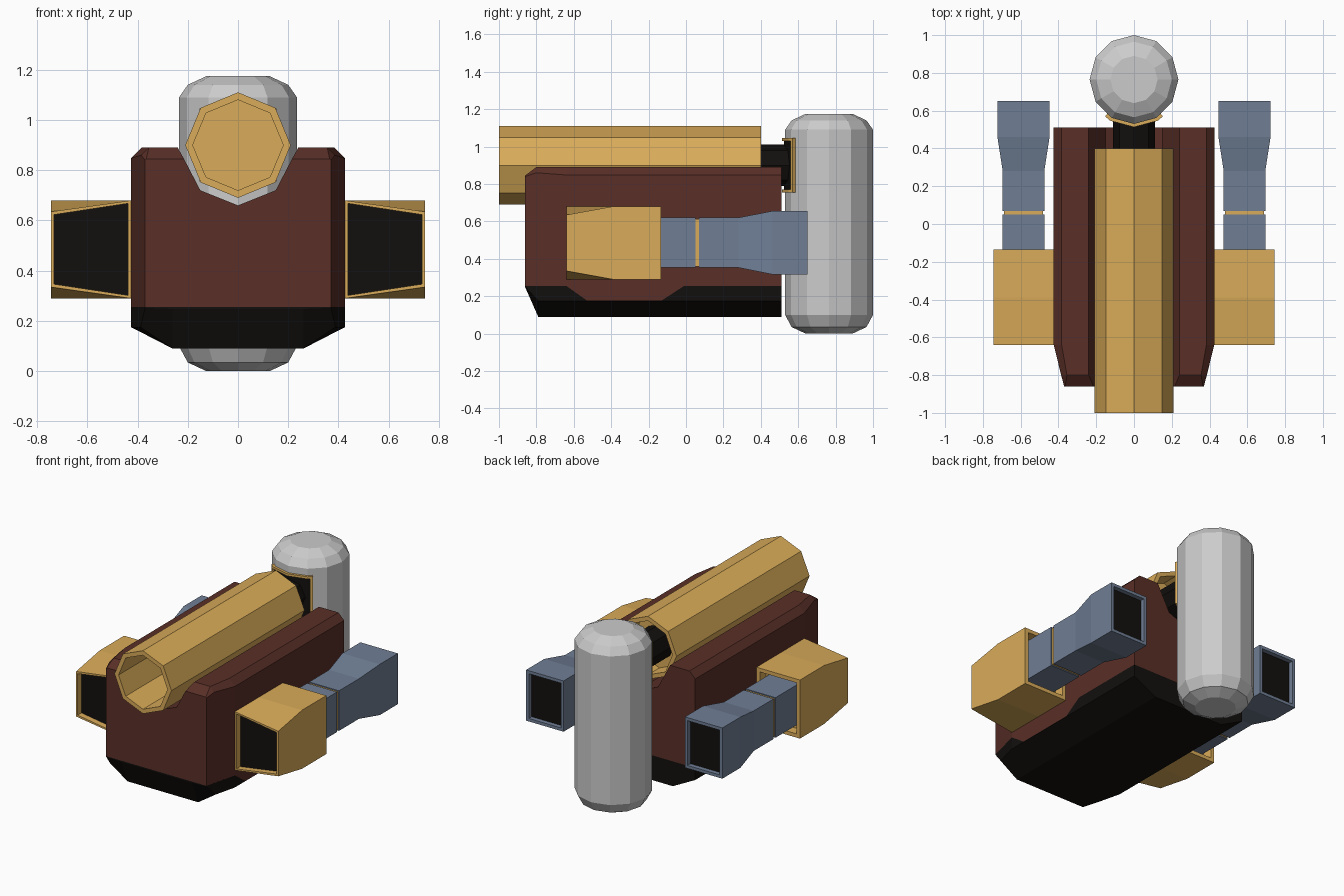
import bpy, bmesh, math

if "Cube" in bpy.data.objects:
    bpy.data.objects.remove(bpy.data.objects["Cube"])


def material(name, rgb):
    m = bpy.data.materials.new(name)
    m.diffuse_color = (*rgb, 1)
    m.use_nodes = True
    m.node_tree.nodes["Principled BSDF"].inputs["Base Color"].default_value = m.diffuse_color
    return m


GOLD = material("gold", (0.70, 0.41, 0.10))
BROWN = material("brown", (0.10, 0.028, 0.02))
BLUE = material("slate", (0.16, 0.21, 0.30))
BLACK = material("black", (0.006, 0.005, 0.004))


def loft(name, rings, mats=(), ends=(0, 0), mirror=False):
    """Skin a list of equal-length rings and cap both ends."""
    bm = bmesh.new()
    vs = [[bm.verts.new(p) for p in r] for r in rings]
    n = len(rings[0])
    for a, b in zip(vs, vs[1:]):
        for i in range(n):
            j = (i + 1) % n
            bm.faces.new((a[i], a[j], b[j], b[i]))
    bm.faces.new(vs[0]).material_index = ends[0]
    bm.faces.new(vs[-1]).material_index = ends[1]
    bmesh.ops.recalc_face_normals(bm, faces=bm.faces)
    me = bpy.data.meshes.new(name)
    bm.to_mesh(me)
    bm.free()
    for m in mats:
        me.materials.append(m)
    ob = bpy.data.objects.new(name, me)
    bpy.context.collection.objects.link(ob)
    if mirror:
        mod = ob.modifiers.new("mirror", 'MIRROR')
        mod.use_axis[0] = True
        mod.use_mirror_merge = False
    return ob


def ngon_y(n, r, y, z):
    return [(r * math.sin(2 * math.pi * i / n), y, z + r * math.cos(2 * math.pi * i / n))
            for i in range(n)]


def ngon_z(n, r, y, z):
    return [(r * math.sin(2 * math.pi * i / n), y + r * math.cos(2 * math.pi * i / n), z)
            for i in range(n)]


def rect(x0, x1, z0, z1, y, d=0.0, taper=0.0):
    """Upright quad at depth y, inset by d, outer edge shortened by taper."""
    x0, x1, z0, z1 = x0 + d, x1 - d, z0 + d, z1 - d
    return [(x0, y, z0), (x1, y, z0 + taper), (x1, y, z1 - taper), (x0, y, z1)]


def symmetric(half, y):
    """Complete a right-hand half profile (x, z) across x = 0."""
    left = [(-x, z) for x, z in reversed(half) if x > 0]
    return [(x, y, z) for x, z in half + left]


# Main body: V-notched top, tapered front
def body_ring(y, xs, top, notch, chamfer, zb):
    return symmetric([(0, 0.66), (0.15, 0.72), (notch, top), (xs - chamfer, top),
                      (xs, top - chamfer), (xs, zb)], y)


loft("body", [body_ring(-0.86, 0.37, 0.845, 0.215, 0.005, 0.255),
              body_ring(-0.80, 0.385, 0.89, 0.24, 0.03, 0.255),
              body_ring(-0.64, 0.425, 0.89, 0.24, 0.042, 0.255),
              body_ring(-0.53, 0.425, 0.89, 0.24, 0.042, 0.177),
              body_ring(-0.13, 0.425, 0.89, 0.24, 0.042, 0.177),
              body_ring(-0.01, 0.425, 0.89, 0.24, 0.042, 0.255),
              body_ring(0.51, 0.425, 0.89, 0.24, 0.042, 0.255)], [BROWN])


# Dark underside hull
def hull_ring(y, xs, zb, zc=0.175, zd=0.09):
    return symmetric([(xs, zb), (xs, zc), (0.26, zd)], y)


loft("hull", [hull_ring(-0.86, 0.37, 0.255, 0.252, 0.248),
              hull_ring(-0.79, 0.388, 0.255),
              hull_ring(-0.64, 0.425, 0.255),
              hull_ring(-0.53, 0.425, 0.177),
              hull_ring(-0.13, 0.425, 0.177),
              hull_ring(-0.01, 0.425, 0.255),
              hull_ring(0.51, 0.425, 0.255)], [BLACK])

# Octagonal barrel, hollow at both ends
loft("barrel", [ngon_y(8, r, y, 0.90) for r, y in
                ((0.18, -0.6), (0.18, -1.0), (0.21, -1.0),
                 (0.21, 0.40), (0.18, 0.40), (0.18, 0.28))], [GOLD])

# Pipe joining barrel to tank
loft("rear_pipe", [ngon_y(8, 0.11, y, 0.90) for y in (0.28, 0.56)], [BLACK])

# Tank with rounded ends
loft("tank", [ngon_z(12, r, 0.765, z) for r, z in
              ((0.125, 0.0), (0.20, 0.035), (0.235, 0.10),
               (0.235, 1.09), (0.20, 1.14), (0.125, 1.175))])


# Clamp wrapped round the front of the tank
def arc_strip(name, r0, r1, z0, z1, angles, mat):
    rings = []
    for a in angles:
        t = math.radians(a)
        k = 1 if abs(a) <= 30 else 0.985
        rings.append([(k * r * math.sin(t), 0.765 - k * r * math.cos(t), z)
                      for r, z in ((r0, z0), (r1, z0), (r1, z1), (r0, z1))])
    loft(name, rings, [mat])


arc_strip("clamp_panel", 0.225, 0.241, 0.765, 1.04, (-36, -30, 0, 30, 36), BLACK)
arc_strip("clamp_top", 0.225, 0.252, 1.03, 1.045, (-38, -30, 0, 30, 38), GOLD)
arc_strip("clamp_bottom", 0.225, 0.252, 0.755, 0.77, (-38, -30, 0, 30, 38), GOLD)
arc_strip("clamp_right", 0.225, 0.252, 0.755, 1.045, (34, 38), GOLD)
arc_strip("clamp_left", 0.225, 0.252, 0.755, 1.045, (-38, -34), GOLD)

# Side intakes: tapered front with dark mouth, recessed back
B = (0.425, 0.745, 0.29, 0.68)
loft("side_intake", [rect(*B, -0.60, 0.012, 0.045),
                     rect(*B, -0.64, 0.012, 0.045),
                     rect(*B, -0.64, 0, 0.045),
                     rect(*B, -0.39),
                     rect(*B, -0.135),
                     rect(*B, -0.135, 0.025),
                     rect(*B, -0.20, 0.025)], [GOLD, BLACK], (1, 0), mirror=True)

# Side exhausts: narrow duct flaring to a dark nozzle
D = (0.475, 0.695, 0.353, 0.62)
N = (0.447, 0.723, 0.317, 0.655)
loft("exhaust_front", [rect(*D, -0.20), rect(*D, 0.05)], [BLUE], mirror=True)
loft("exhaust_collar", [rect(*D, 0.04, 0.007), rect(*D, 0.08, 0.007)], [GOLD], mirror=True)
loft("exhaust_nozzle", [rect(*D, 0.07), rect(*D, 0.28), rect(*N, 0.46), rect(*N, 0.65),
                        rect(*N, 0.65, 0.02), rect(*N, 0.62, 0.02)],
     [BLUE, BLACK], (0, 1), mirror=True)
